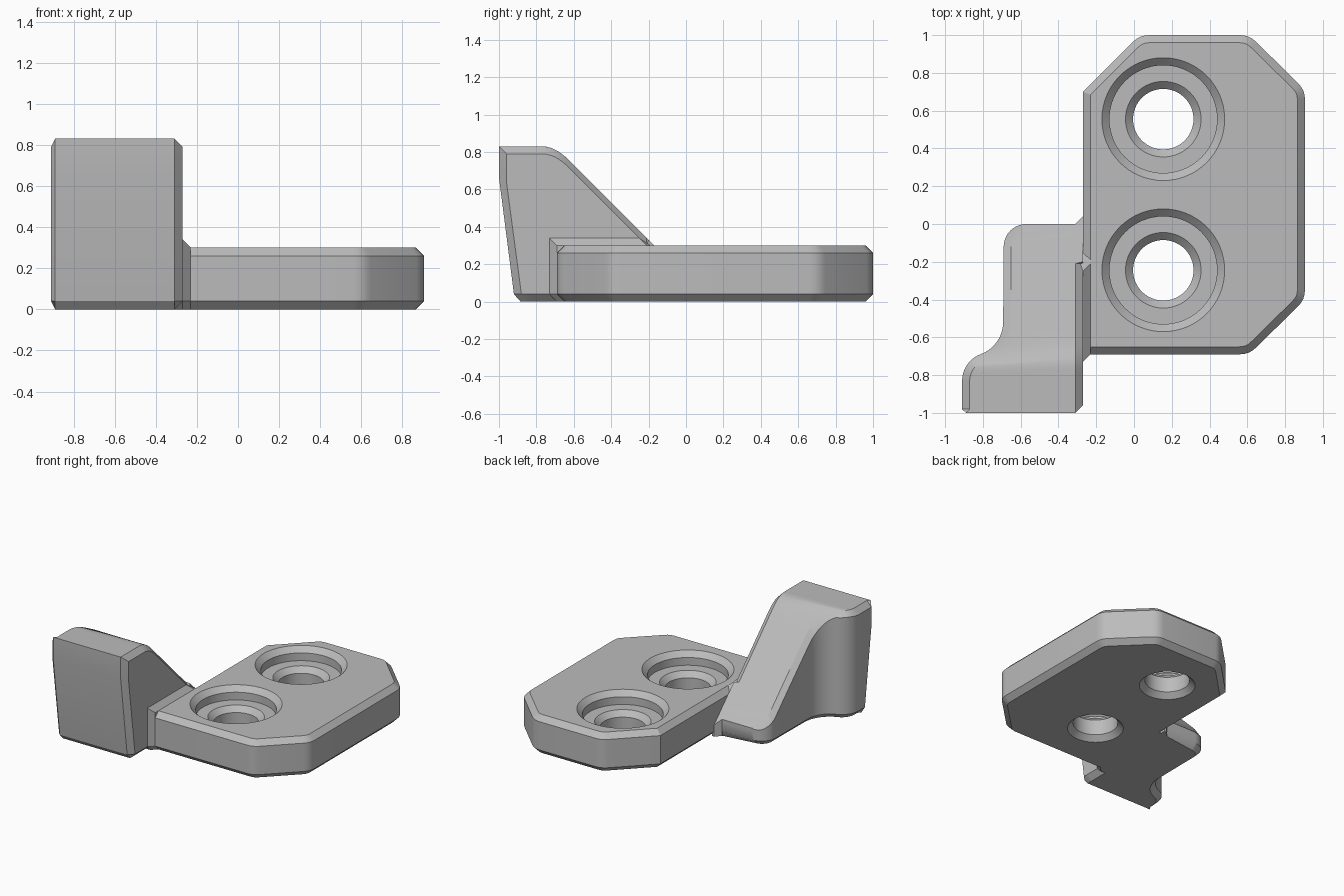
import bpy, bmesh, math
from mathutils import Vector

cube = bpy.data.objects.get("Cube")
if cube:
    bpy.data.objects.remove(cube, do_unlink=True)

grey = bpy.data.materials.new("plain grey")
grey.use_nodes = True
grey.diffuse_color = (0.5, 0.5, 0.5, 1)
grey.node_tree.nodes["Principled BSDF"].inputs["Base Color"].default_value = (0.5, 0.5, 0.5, 1)

C = 0.04  # chamfer width


def loft(name, rings, ladder=False):
    """Skin closed rings of equal length and cap both ends."""
    bm = bmesh.new()
    loops = [[bm.verts.new(p) for p in ring] for ring in rings]
    n = len(loops[0])
    for a, b in zip(loops, loops[1:]):
        for i in range(n):
            j = (i + 1) % n
            bm.faces.new((a[i], a[j], b[j], b[i]))
    for cap in (loops[0], loops[-1]):
        if ladder:
            for k in range(n // 2 - 1):
                bm.faces.new((cap[k], cap[k + 1], cap[n - 2 - k], cap[n - 1 - k]))
        else:
            bm.faces.new(cap)
    bmesh.ops.remove_doubles(bm, verts=bm.verts, dist=0.0005)
    bmesh.ops.recalc_face_normals(bm, faces=bm.faces)
    mesh = bpy.data.meshes.new(name)
    bm.to_mesh(mesh)
    bm.free()
    mesh.materials.append(grey)
    obj = bpy.data.objects.new(name, mesh)
    bpy.context.collection.objects.link(obj)
    return obj


def activate(obj):
    bpy.ops.object.select_all(action='DESELECT')
    obj.select_set(True)
    bpy.context.view_layer.objects.active = obj


def smooth(obj):
    activate(obj)
    bpy.ops.object.shade_smooth_by_angle(angle=math.radians(28))


def round_corners(points, size, sharp):
    out = []
    for i, p in enumerate(points):
        if i in sharp:
            out.append(p)
            continue
        a = p + (points[i - 1] - p).normalized() * size
        b = p + (points[(i + 1) % len(points)] - p).normalized() * size
        for k in range(5):
            t = k / 4
            out.append(a * (1 - t) ** 2 + p * 2 * t * (1 - t) + b * t * t)
    return out


def inset(points, width):
    out = []
    for i, p in enumerate(points):
        d1 = (p - points[i - 1]).normalized()
        d2 = (points[(i + 1) % len(points)] - p).normalized()
        n1, n2 = Vector((-d1.y, d1.x)), Vector((-d2.y, d2.x))
        out.append(p + (n1 + n2) * width / (1 + n1.dot(n2)))
    return out


# Mounting plate: chamfered outline with clipped corners
corners = [(-0.27, -0.69), (0.61, -0.69), (0.905, -0.40), (0.905, 0.71),
           (0.61, 1.0), (0.03, 1.0), (-0.27, 0.70)]
outer = round_corners([Vector(p) for p in corners], 0.05, {0, 6})
inner = inset(outer, C)
plate = loft("mounting_plate", [[(p.x, p.y, z) for p in ring] for ring, z in
                                ((inner, 0), (outer, C), (outer, 0.30 - C), (inner, 0.30))])

# Two counterbored screw holes
profile = [(0.21, -0.01), (0.16, 0.04), (0.16, 0.16), (0.20, 0.20),
           (0.285, 0.20), (0.285, 0.26), (0.335, 0.31)]
turns = [2 * math.pi * i / 64 for i in range(64)]
for cy in (0.555, -0.245):
    cutter = loft("hole_cutter", [[(0.155 + r * math.cos(a), cy + r * math.sin(a), z)
                                   for a in turns] for r, z in profile])
    cutter.hide_render = True
    cut = plate.modifiers.new("screw_hole", 'BOOLEAN')
    cut.operation = 'DIFFERENCE'
    cut.solver = 'EXACT'
    cut.object = cutter
    activate(plate)
    bpy.ops.object.modifier_apply(modifier=cut.name)
    bpy.data.objects.remove(cutter, do_unlink=True)
smooth(plate)


# Upright wing: stations from front to back, each with a left and right edge
def top(y):
    """Flat crest easing into a straight slope towards the back."""
    if y < -0.77:
        return 0.83
    if y < -0.63:
        return 0.83 - (y + 0.77) ** 2 / 0.28
    return 0.13 - y


def arc(cx, cy, r, start, end, sign, steps=10):
    out = []
    for i in range(steps + 1):
        a = math.radians(start + (end - start) * i / steps)
        n = Vector((math.cos(a), math.sin(a)))
        out.append((Vector((cx, cy)) + n * r, n * sign))
    return out


flank = arc(-0.76, -0.83, 0.15, 180, 110, 1)
flank += arc(-0.873, -0.52, 0.18, -70, 0, -1)[1:]
flank += [(Vector((-0.69, y)), Vector((-1, 0))) for y in (-0.21, -0.20)]
flank += arc(-0.57, -0.12, 0.12, 180, 90, 1)

zero, right = Vector((0, 0)), Vector((1, 0))
stations = [((Vector((-0.89, -1)), zero), (Vector((-0.31, -1)), zero)),
            ((Vector((-0.91, -0.98)), -right), (Vector((-0.27, -0.96)), right))]
for p, n in flank:
    side = right if p.y < -0.205 else zero
    stations.append(((p, n), (Vector((-0.27, p.y)), side)))


def edge(p, n):
    """Points up one edge of the wing, from the underside to the crest."""
    q = p - n * C
    high = top(p.y) - C * abs(n.x)
    pts = [(q, 0), (p, C), (p, 0.8 * high), (p, high), (q, top(q.y))]
    out = []
    for v, z in pts:
        y = v.y
        if p.y < -0.95:  # front leans forward, with a chamfered foot
            y += 0.08 * max(0, 0.64 - z) / 0.6 + (0.03 if z == 0 else 0)
        out.append((v.x, y, z))
    return out


smooth(loft("upright_wing", [edge(*a) + edge(*b)[::-1] for a, b in stations], ladder=True))


# Flared joint between wing and plate
def joint_ring(x, o):
    pts = [(-0.65 - o, 0), (-0.69 - o, C), (-0.69 - o, 0.30 + o), (-0.21 - o, 0.30 + o),
           (-0.19, 0.30), (0, 0.10), (0, 0)]
    return [(x, y, z) for y, z in pts]


loft("wing_joint", [joint_ring(-0.31, C), joint_ring(-0.27, C), joint_ring(-0.23, 0)])

# Small web in the rear inside corner
web = [(-0.31, -0.02), (-0.31, 0), (-0.27, 0.04), (-0.25, 0.04), (-0.25, -0.02)]
loft("rear_web", [[(x, y, 0) for x, y in web], [(x, y, top(y)) for x, y in web]])
